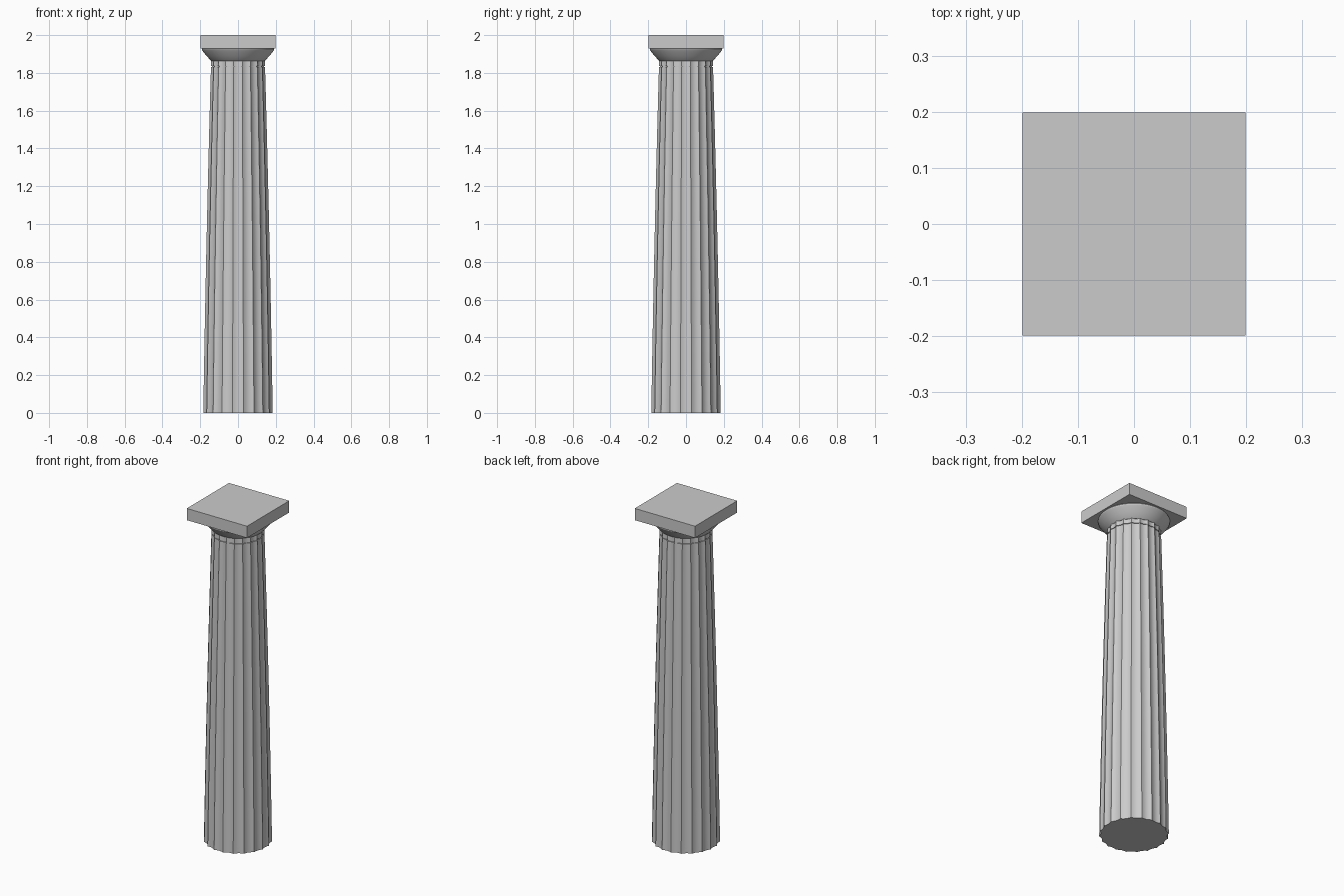
import bpy, bmesh
from math import pi, sin, cos

if "Cube" in bpy.data.objects:
    bpy.data.objects.remove(bpy.data.objects["Cube"])

FLUTES, STEPS = 20, 6


def loft(name, rings):
    """Skin a stack of equal-length rings and cap both ends."""
    bm = bmesh.new()
    loops = [[bm.verts.new(p) for p in ring] for ring in rings]
    n = len(loops[0])
    for low, high in zip(loops, loops[1:]):
        for i in range(n):
            j = (i + 1) % n
            bm.faces.new((low[i], low[j], high[j], high[i]))
    bm.faces.new(loops[0][::-1])
    bm.faces.new(loops[-1])
    mesh = bpy.data.meshes.new(name)
    bm.to_mesh(mesh)
    bm.free()
    obj = bpy.data.objects.new(name, mesh)
    bpy.context.collection.objects.link(obj)
    bpy.context.view_layer.objects.active = obj
    obj.select_set(True)
    bpy.ops.object.shade_smooth_by_angle(angle=pi / 9)
    obj.select_set(False)
    return obj


def fluted_ring(radius, z):
    """Circle scooped by shallow flutes that meet in sharp ridges."""
    points = []
    for i in range(FLUTES * STEPS):
        t = (i % STEPS) / STEPS
        r = radius * (1 - 0.05 * 4 * t * (1 - t))
        a = (i / STEPS + 0.5) * 2 * pi / FLUTES
        points.append((r * cos(a), r * sin(a), z))
    return points


def round_ring(radius, z, n=64):
    return [(radius * cos(2 * pi * i / n), radius * sin(2 * pi * i / n), z) for i in range(n)]


# Tapered fluted shaft with a slight swelling
def shaft_radius(z):
    t = z / 1.83
    return 0.186 - 0.041 * t + 0.003 * t * (1 - t) * 4


loft("shaft", [fluted_ring(shaft_radius(1.83 * k / 12), 1.83 * k / 12) for k in range(13)])

# Narrow groove and fluted neck under the capital
loft("neck_groove", [fluted_ring(0.140, 1.828), fluted_ring(0.140, 1.838)])
loft("neck", [fluted_ring(0.145, 1.836), fluted_ring(0.144, 1.864)])

# Flared round cushion
profile = [(0.139, 1.862), (0.145, 1.866), (0.166, 1.89), (0.184, 1.911),
           (0.19, 1.92), (0.191, 1.926), (0.188, 1.931)]
loft("echinus", [round_ring(r, z) for r, z in profile])

# Square slab on top
bpy.ops.mesh.primitive_cube_add(size=1, location=(0, 0, 1.965))
abacus = bpy.context.object
abacus.name = "abacus"
abacus.scale = (0.398, 0.398, 0.07)
